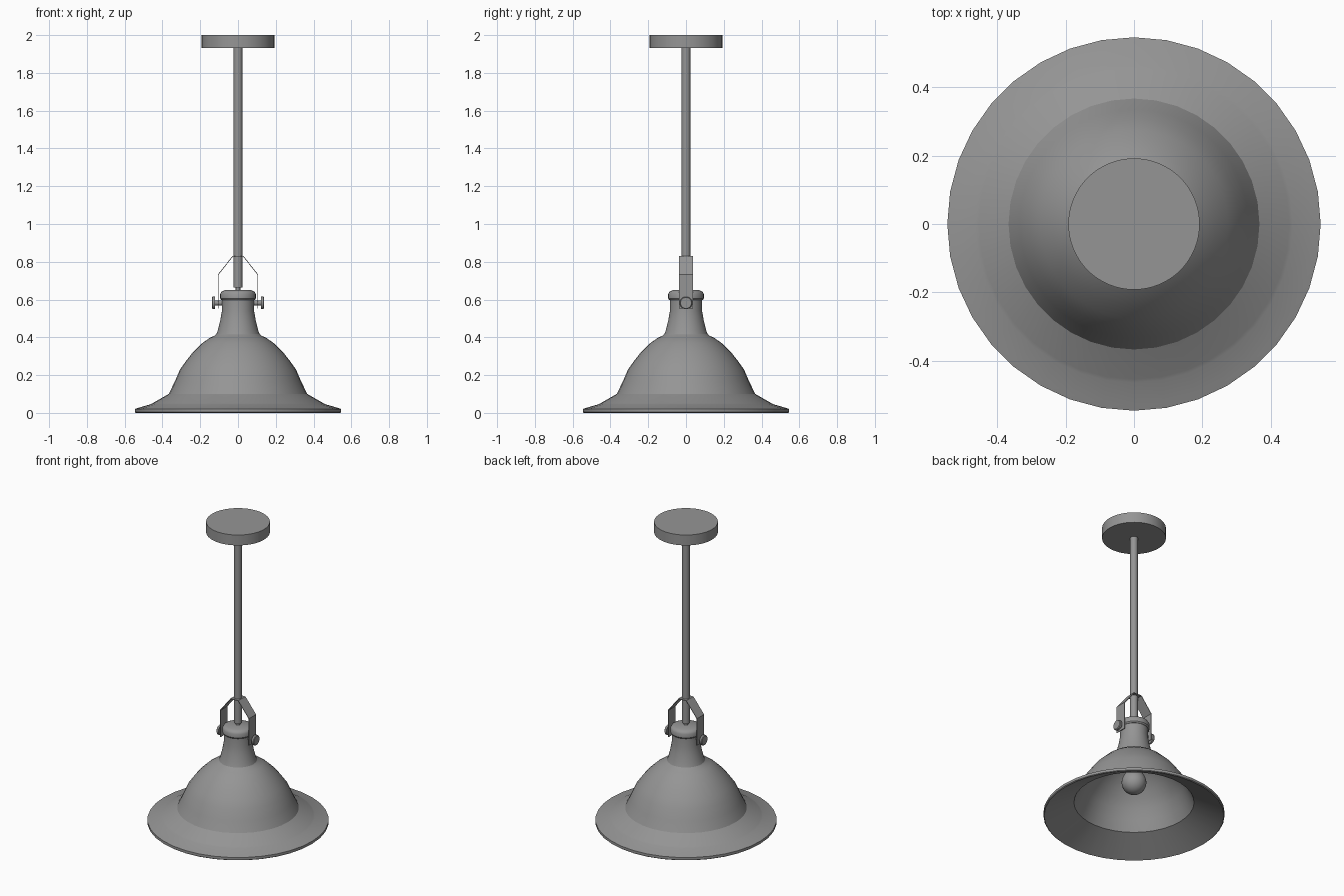
import bpy, bmesh, math
from mathutils import Matrix

if "Cube" in bpy.data.objects:
    bpy.data.objects.remove(bpy.data.objects["Cube"])

# Dark grey metal
metal = bpy.data.materials.new("dark_grey")
metal.diffuse_color = (0.3, 0.3, 0.3, 1)
metal.use_nodes = True
metal.node_tree.nodes["Principled BSDF"].inputs["Base Color"].default_value = metal.diffuse_color


def finish(name, bm, angle=35):
    bmesh.ops.remove_doubles(bm, verts=bm.verts, dist=1e-5)
    bmesh.ops.recalc_face_normals(bm, faces=bm.faces)
    mesh = bpy.data.meshes.new(name)
    bm.to_mesh(mesh)
    bm.free()
    mesh.materials.append(metal)
    ob = bpy.data.objects.new(name, mesh)
    bpy.context.collection.objects.link(ob)
    if angle:
        bpy.ops.object.select_all(action='DESELECT')
        ob.select_set(True)
        bpy.context.view_layer.objects.active = ob
        bpy.ops.object.shade_smooth_by_angle(angle=math.radians(angle))
    return ob


def lathe(name, profile, segments=32, matrix=Matrix(), angle=35):
    """Revolve (radius, z) points round z, then place with matrix."""
    bm = bmesh.new()
    verts = [bm.verts.new((r, 0, z)) for r, z in profile]
    edges = [bm.edges.new(p) for p in zip(verts, verts[1:])]
    bmesh.ops.spin(bm, geom=verts + edges, cent=(0, 0, 0), axis=(0, 0, 1),
                   angle=math.tau, steps=segments, use_merge=True)
    bmesh.ops.transform(bm, matrix=matrix, verts=bm.verts)
    return finish(name, bm, angle)


# Bell shade: outer wall downwards, thin rim, inner wall back up
outer = [(0.085, 0.60), (0.085, 0.54), (0.094, 0.49), (0.106, 0.44), (0.114, 0.418),
         (0.126, 0.408), (0.15, 0.397), (0.188, 0.37), (0.238, 0.322), (0.275, 0.275),
         (0.307, 0.23), (0.335, 0.165), (0.367, 0.10), (0.454, 0.0505), (0.464, 0.0455),
         (0.53, 0.026)]
rim = [(0.546, 0.021), (0.546, 0.004), (0.541, 0.0)]
inner = [(r - 0.005, z - 0.007) for r, z in reversed(outer[:-3])]
lathe("shade", [(0, 0.60)] + outer + rim + inner + [(0, 0.593)], 36, angle=29)

# Neck cap and short stem
lathe("neck_cap", [(0, 0.597), (0.088, 0.597), (0.094, 0.605), (0.094, 0.63),
                   (0.087, 0.642), (0.07, 0.65), (0, 0.652)])
lathe("stem", [(0, 0.64), (0.012, 0.64), (0.012, 0.67), (0, 0.67)], 16)

# Hanging rod and ceiling plate
lathe("rod", [(0, 0.665), (0.023, 0.665), (0.023, 1.94), (0, 1.94)], 24)
lathe("ceiling_plate", [(0, 1.931), (0.192, 1.931), (0.192, 2.0), (0, 2.0)], 64)

# Socket and bulb inside the shade
lathe("socket", [(0, 0.37), (0.042, 0.37), (0.042, 0.595), (0, 0.595)], 24)
ball = [(0.075 * math.sin(a), 0.23 - 0.075 * math.cos(a))
        for a in (math.radians(15 * i) for i in range(9))]
lathe("bulb", ball + [(0.05, 0.297), (0.036, 0.33), (0.032, 0.38), (0, 0.38)])

# Bent strap bracket
half = [(0.028, 0.829), (0.105, 0.732), (0.105, 0.553)]
path = [(-x, z) for x, z in reversed(half)] + half
bm = bmesh.new()
rows = [[bm.verts.new((x, y, z)) for y in (-0.037, 0.037)] for x, z in path]
for a, b in zip(rows, rows[1:]):
    bm.faces.new((a[0], a[1], b[1], b[0]))
strap = finish("strap_bracket", bm, 0)
thick = strap.modifiers.new("thickness", 'SOLIDIFY')
thick.thickness = 0.004
thick.offset = 0

# Thumbscrews holding the strap to the neck
knob = [(0, 0.07), (0.014, 0.07), (0.014, 0.122), (0.033, 0.122),
        (0.033, 0.134), (0.029, 0.138), (0, 0.138)]
for name, side in (("left", -1), ("right", 1)):
    place = Matrix.Translation((0, 0, 0.582)) @ Matrix.Rotation(side * math.pi / 2, 4, 'Y')
    lathe(name + "_thumbscrew", knob, 24, place)
